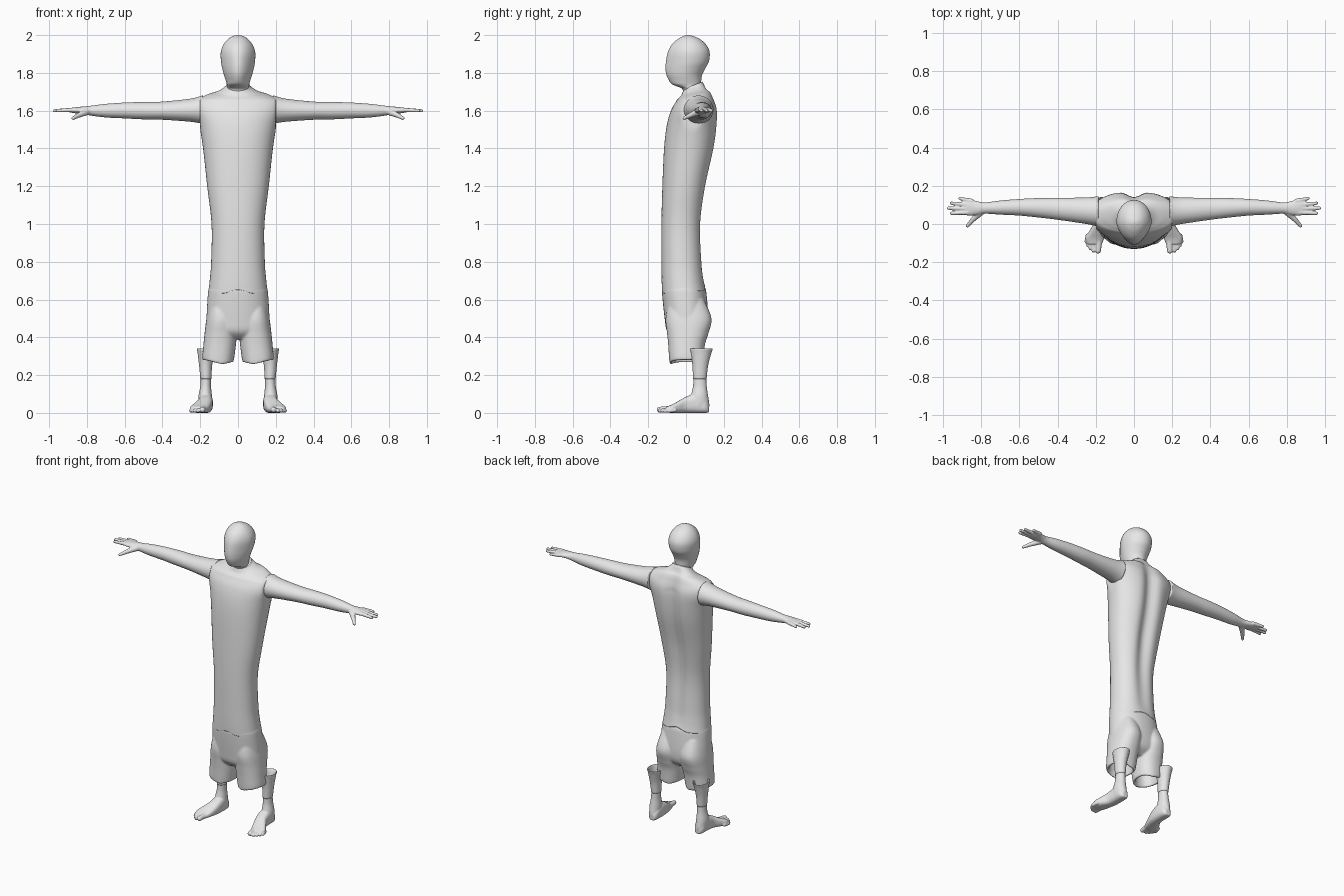
import bpy, bmesh, math
from mathutils import Vector, Matrix

cube = bpy.data.objects.get("Cube")
if cube:
    bpy.data.objects.remove(cube, do_unlink=True)

grey = bpy.data.materials.new("plain_grey")
grey.use_nodes = True
grey.diffuse_color = (0.8, 0.8, 0.8, 1)
for node in grey.node_tree.nodes:
    if node.type == 'BSDF_PRINCIPLED':
        node.inputs["Base Color"].default_value = grey.diffuse_color

# Axis order for lofts: (along, side a, side b) -> xyz
UP = lambda t, a, b: Vector((a, b, t))
SIDE = lambda t, a, b: Vector((t, a, b))
FORWARD = lambda t, a, b: Vector((a, t, b))


def spline(p, q, r, s, u):
    """Catmull-Rom value between q and r."""
    return 0.5 * (2 * q + (r - p) * u + (2 * p - 5 * q + 4 * r - s) * u * u
                  + (3 * q - p - 3 * r + s) * u ** 3)


def loft(bm, rings, axis, power=2.0, warp=None, steps=6, seg=48):
    """Skin smooth superellipse rings given as (t, a0, a1, b0, b1)."""
    fine = []
    last = len(rings) - 1
    for i in range(last):
        four = [rings[max(0, min(last, i + k))] for k in (-1, 0, 1, 2)]
        for j in range(steps):
            fine.append([spline(*v, j / steps) for v in zip(*four)])
    fine.append(rings[-1])
    loops = []
    for t, a0, a1, b0, b1 in fine:
        loop = []
        for k in range(seg):
            ang = math.tau * k / seg
            c, s = math.cos(ang), math.sin(ang)
            a = (a0 + a1) / 2 + (a1 - a0) / 2 * math.copysign(abs(c) ** (2 / power), c)
            b = (b0 + b1) / 2 + (b1 - b0) / 2 * math.copysign(abs(s) ** (2 / power), s)
            co = axis(t, a, b)
            if warp:
                co = warp(co)
            loop.append(bm.verts.new(co))
        loops.append(loop)
    for low, high in zip(loops, loops[1:]):
        for k in range(seg):
            n = (k + 1) % seg
            bm.faces.new((low[k], low[n], high[n], high[k]))
    bm.faces.new(loops[0])
    bm.faces.new(loops[-1])


def digit(bm, start, end, r0, r1):
    """Rounded tapering finger or toe from a chain of balls."""
    start, end = Vector(start), Vector(end)
    for i in range(15):
        u = i / 14
        bmesh.ops.create_uvsphere(bm, u_segments=16, v_segments=10, radius=r0 + (r1 - r0) * u,
                                  matrix=Matrix.Translation(start.lerp(end, u)))


def finish(name, bm, voxel=0, smooth=0, mirror=False):
    bmesh.ops.recalc_face_normals(bm, faces=bm.faces)
    mesh = bpy.data.meshes.new(name)
    for f in bm.faces:
        f.smooth = True
    bm.to_mesh(mesh)
    bm.free()
    mesh.materials.append(grey)
    obj = bpy.data.objects.new(name, mesh)
    bpy.context.collection.objects.link(obj)
    if voxel:
        m = obj.modifiers.new("blend", 'REMESH')
        m.mode = 'VOXEL'
        m.voxel_size = voxel
        m.use_smooth_shade = True
        m = obj.modifiers.new("soften", 'SMOOTH')
        m.factor = 0.5
        m.iterations = smooth
    if mirror:
        m = obj.modifiers.new("other_side", 'MIRROR')
        m.use_mirror_merge = False
    return obj


def even(rows):
    """Rings symmetric about x = 0 from (z, half width, front, back)."""
    return [(z, -h, h, f, b) for z, h, f, b in rows]


def ramp(v, lo, hi):
    return max(0.0, min(1.0, (v - lo) / (hi - lo)))


# Head and neck, with the face narrowing forward
def face_shape(co):
    co.x *= 1 + 2.4 * min(0, co.y) * ramp(co.z, 1.72, 1.76) * (1 - 0.5 * ramp(co.z, 1.85, 1.98))
    return co


bm = bmesh.new()
loft(bm, even([(1.68, .062, -.012, .088), (1.715, .059, -.02, .083), (1.73, .057, -.052, .08),
               (1.745, .061, -.08, .08), (1.785, .074, -.102, .084), (1.82, .083, -.108, .1),
               (1.86, .09, -.106, .121), (1.91, .091, -.096, .125), (1.95, .077, -.075, .106),
               (1.98, .052, -.042, .072), (1.995, .026, -.012, .036), (2, .005, .006, .014)]),
     UP, warp=face_shape)
finish("head", bm)


# Torso with flat armholes, a spine groove, a tilted collar and a wavy hem
def torso_shape(co):
    if co.y > 0.02:
        depth = 0.026 * ramp(co.z, 0.65, 1.2) * (1 - ramp(co.z, 1.6, 1.72)) + 0.006
        co.y -= depth * math.exp(-(co.x / 0.045) ** 2) * ramp(co.y, 0.02, 0.08)
    co.z += 0.4 * (co.y - 0.04) * ramp(co.z, 1.66, 1.72)
    hem = 1 - ramp(co.z, 0.64, 0.75)
    co.z += hem * (0.08 * co.y + 0.022 * math.exp(-(co.x / 0.05) ** 2))
    co.x = max(-0.2, min(0.2, co.x))
    return co


bm = bmesh.new()
loft(bm, even([(.64, .157, -.127, .107), (.7, .15, -.129, .098), (.8, .142, -.13, .09),
               (1, .14, -.13, .086), (1.2, .163, -.125, .112), (1.4, .185, -.116, .155),
               (1.52, .205, -.102, .17), (1.6, .23, -.08, .17), (1.65, .225, -.052, .155),
               (1.68, .17, -.035, .137), (1.697, .11, -.025, .117), (1.72, .072, -.018, .1),
               (1.735, .062, -.012, .093)]),
     UP, power=2.2, warp=torso_shape, seg=72)
finish("torso", bm)


# Shorts: pelvis blended with two hollow legs
def hem_shape(co):
    co.z += 0.24 * abs(abs(co.x) - 0.08) * (1 - ramp(co.z, 0.27, 0.36))
    return co


bm = bmesh.new()
loft(bm, even([(.7, .146, -.122, .092), (.665, .153, -.124, .1), (.635, .159, -.127, .108),
               (.5, .167, -.113, .118), (.43, .165, -.1, .105), (.39, .12, -.06, .06)]),
     UP, power=2.2)
leg = [(.6, .03, .145, -.09, .095), (.5, .012, .167, -.108, .135), (.42, .008, .177, -.1, .118),
       (.36, .011, .183, -.094, .1), (.266, .022, .189, -.088, .09), (.258, .029, .182, -.081, .083),
       (.266, .038, .173, -.073, .074), (.36, .04, .163, -.07, .075)]
for side in (1, -1):
    loft(bm, leg, lambda t, a, b: Vector((side * a, b, t)), power=2.3, warp=hem_shape)
finish("shorts", bm, voxel=0.006, smooth=4)

# Arm, palm, four fingers and thumb
bm = bmesh.new()
loft(bm, [(.185, -.014, .146, 1.53, 1.682), (.25, 0, .139, 1.541, 1.664),
          (.4, .022, .137, 1.552, 1.648), (.5, .034, .136, 1.554, 1.646),
          (.6, .044, .131, 1.559, 1.643), (.7, .049, .123, 1.564, 1.636),
          (.78, .054, .113, 1.574, 1.626), (.82, .048, .119, 1.582, 1.622),
          (.87, .044, .131, 1.587, 1.617), (.9, .055, .122, 1.594, 1.61)], SIDE)
for base, tip in (((.85, .12), (.912, .134)), ((.87, .1), (.957, .109)),
                  ((.87, .08), (.972, .083)), ((.87, .06), (.956, .056))):
    digit(bm, (*base, 1.604), (*tip, 1.6), 0.0125, 0.009)
digit(bm, (.8, .065, 1.595), (.845, .022, 1.575), 0.019, 0.013)
digit(bm, (.845, .022, 1.575), (.873, -.01, 1.56), 0.013, 0.009)
finish("arm", bm, voxel=0.004, smooth=3, mirror=True)

# Hollow flared cuff on the lower leg
bm = bmesh.new()
loft(bm, [(.18, .141, .199, .037, .109), (.25, .137, .206, .034, .117),
          (.31, .127, .213, .025, .132), (.337, .122, .217, .02, .141),
          (.338, .127, .212, .025, .136), (.31, .133, .207, .032, .125),
          (.22, .147, .195, .045, .105)], UP)
finish("leg_cuff", bm, mirror=True)

# Ankle, foot and toes
bm = bmesh.new()
loft(bm, [(.195, .143, .197, .039, .107), (.14, .143, .2, .037, .11),
          (.09, .138, .209, .025, .117), (.04, .138, .208, .01, .124),
          (.012, .145, .2, .015, .118)], UP)
loft(bm, [(.122, .152, .188, .003, .04), (.1, .138, .204, 0, .075), (.05, .133, .208, 0, .1),
          (0, .136, .214, 0, .085), (-.04, .145, .236, 0, .063), (-.075, .156, .254, 0, .044),
          (-.105, .168, .245, .002, .033)], FORWARD, power=2.7)
for base, tip, r in (((.184, -.09), (.188, -.14), .017), ((.205, -.09), (.212, -.139), .012),
                     ((.22, -.085), (.228, -.126), .012), ((.233, -.075), (.241, -.111), .011),
                     ((.243, -.06), (.25, -.093), .011)):
    digit(bm, (*base, r + .003), (*tip, r), r, r * 0.9)
finish("foot", bm, voxel=0.004, smooth=3, mirror=True)
